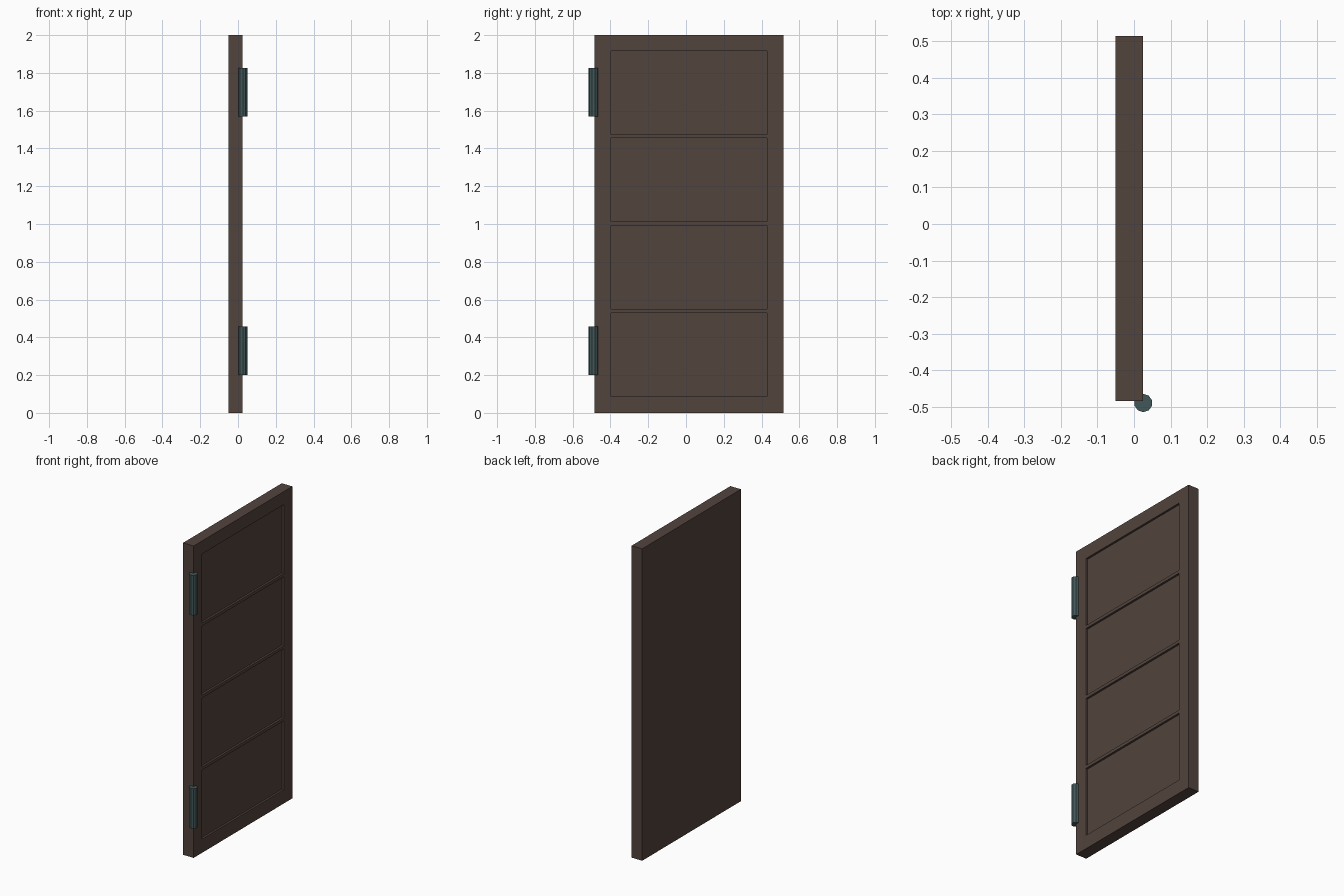
import bpy, bmesh
from mathutils import Vector, Matrix

if "Cube" in bpy.data.objects:
    bpy.data.objects.remove(bpy.data.objects["Cube"])


def material(name, rgb):
    m = bpy.data.materials.new(name)
    m.diffuse_color = (*rgb, 1)
    m.use_nodes = True
    m.node_tree.nodes["Principled BSDF"].inputs["Base Color"].default_value = m.diffuse_color
    return m


def add_object(name, bm, mat):
    bmesh.ops.recalc_face_normals(bm, faces=bm.faces)
    me = bpy.data.meshes.new(name)
    bm.to_mesh(me)
    bm.free()
    me.materials.append(mat)
    ob = bpy.data.objects.new(name, me)
    bpy.context.collection.objects.link(ob)
    return ob


wood = material("dark_wood", (0.085, 0.057, 0.047))
iron = material("iron", (0.055, 0.095, 0.1))

X0, X1 = -0.05, 0.025
Y0, Y1 = -0.485, 0.515
HEIGHT = 2.0
DEPTH = 0.013
PANEL_Y = (-0.398, 0.43)
PANELS = [(0.088 + i * 0.462, 0.53 + i * 0.462) for i in range(4)]

# Door slab
bm = bmesh.new()
size = Vector((X1 - X0, Y1 - Y0, HEIGHT))
centre = Vector(((X0 + X1) / 2, (Y0 + Y1) / 2, HEIGHT / 2))
bmesh.ops.create_cube(bm, size=1, matrix=Matrix.Translation(centre) @ Matrix.Diagonal((*size, 1)))


def face_side():
    return [f for f in bm.faces if f.calc_center_median().x > X1 - 1e-4]


# Stiles and rails: split only the panelled face
cuts = [((0, y, 0), (0, 1, 0)) for y in PANEL_Y]
cuts += [((0, 0, z), (0, 0, 1)) for pair in PANELS for z in pair]
for co, no in cuts:
    faces = face_side()
    edges = list({e for f in faces for e in f.edges})
    verts = list({v for f in faces for v in f.verts})
    bmesh.ops.bisect_plane(bm, geom=faces + edges + verts, plane_co=co, plane_no=no, dist=1e-5)

# Four sunken panels
panels = []
for f in face_side():
    c = f.calc_center_median()
    if PANEL_Y[0] < c.y < PANEL_Y[1] and any(a < c.z < b for a, b in PANELS):
        panels.append(f)
sunk = bmesh.ops.extrude_discrete_faces(bm, faces=panels)["faces"]
for f in sunk:
    bmesh.ops.translate(bm, verts=f.verts, vec=(-DEPTH, 0, 0))
add_object("door_panel", bm, wood)

# Ten-sided hinge barrels
for name, z0, z1 in (("lower_hinge", 0.2, 0.457), ("upper_hinge", 1.568, 1.825)):
    bm = bmesh.new()
    bmesh.ops.create_cone(bm, cap_ends=True, segments=10, radius1=0.025, radius2=0.025,
                          depth=z1 - z0,
                          matrix=Matrix.Translation((0.0255, -0.49, (z0 + z1) / 2)))
    add_object(name, bm, iron)
